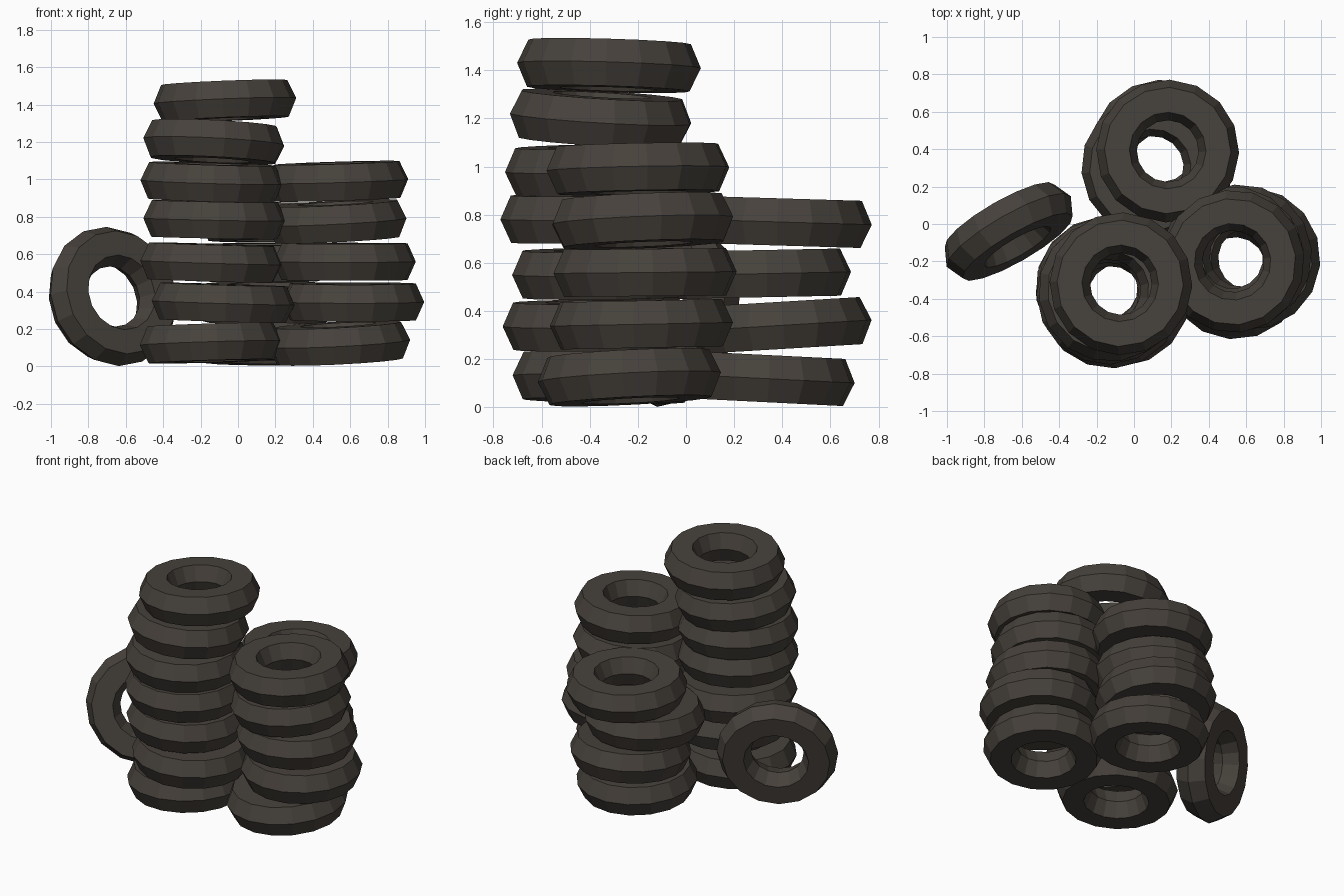
import bpy, bmesh, math, random
from mathutils import Vector, Matrix

random.seed(4)
cube = bpy.data.objects.get("Cube")
if cube:
    bpy.data.objects.remove(cube, do_unlink=True)

SIDES = 16

# Rubber material
rubber = bpy.data.materials.new("dark rubber")
rubber.use_nodes = True
colour = (0.062, 0.053, 0.044, 1)
rubber.diffuse_color = colour
bsdf = rubber.node_tree.nodes["Principled BSDF"]
bsdf.inputs["Base Color"].default_value = colour
bsdf.inputs["Roughness"].default_value = 0.9


def tire_mesh():
    """Six-sided cross-section (radius, height) swept round the z axis."""
    profile = [(0.165, 0), (0.205, -0.098), (0.338, -0.098),
               (0.382, 0), (0.338, 0.098), (0.205, 0.098)]
    bm = bmesh.new()
    rings = []
    for i in range(SIDES):
        a = math.tau * i / SIDES
        rings.append([bm.verts.new((r * math.cos(a), r * math.sin(a), z))
                      for r, z in profile])
    n = len(profile)
    for i, ring in enumerate(rings):
        following = rings[(i + 1) % SIDES]
        for j in range(n):
            k = (j + 1) % n
            bm.faces.new((ring[j], following[j], following[k], ring[k]))
    bmesh.ops.recalc_face_normals(bm, faces=bm.faces)
    mesh = bpy.data.meshes.new("tire")
    bm.to_mesh(mesh)
    bm.free()
    mesh.materials.append(rubber)
    return mesh


mesh = tire_mesh()


def add_tire(name, centre, axis, spin):
    """Place a tire with its axle along the given direction."""
    ob = bpy.data.objects.new(name, mesh)
    turn = Vector((0, 0, 1)).rotation_difference(Vector(axis).normalized())
    ob.matrix_world = (Matrix.Translation(centre) @ turn.to_matrix().to_4x4()
                       @ Matrix.Rotation(spin, 4, 'Z'))
    bpy.context.collection.objects.link(ob)


# Stacks from the ground up: x, y, z, slope along x, slope along y
stacks = {
    "front_stack_tire": [
        (-.145, -.34, .125, .03, -.02),
        (-.08, -.38, .34, -.03, .01),
        (-.145, -.345, .555, -.03, .01),
        (-.125, -.39, .785, -.02, .01),
        (-.14, -.37, .985, -.03, .02),
        (-.13, -.355, 1.2, -.05, -.06),
        (-.07, -.32, 1.42, .04, -.03)],
    "left_stack_tire": [
        (.54, -.235, .125, .05, .05),
        (.615, -.185, .345, 0, .02),
        (.57, -.17, .56, 0, .01),
        (.525, -.18, .775, .05, .04),
        (.53, -.2, .99, .03, .02)],
    "back_stack_tire": [
        (.15, .32, .12, 0, -.05),
        (.15, .39, .34, 0, .06),
        (.1, .305, .555, 0, .02),
        (.18, .39, .77, 0, -.03)],
}
for name, tires in stacks.items():
    for i, (x, y, z, sx, sy) in enumerate(tires):
        add_tire(f"{name}_{i + 1}", (x, y, z), (-sx, -sy, 1),
                 random.uniform(0, math.tau / SIDES))

# Loose tire standing on edge and leaning back
lean, heading = math.radians(13), math.radians(-60)
add_tire("leaning_tire", (-.67, -.04, .374),
         (math.cos(heading) * math.cos(lean),
          math.sin(heading) * math.cos(lean), math.sin(lean)), 0.1)
